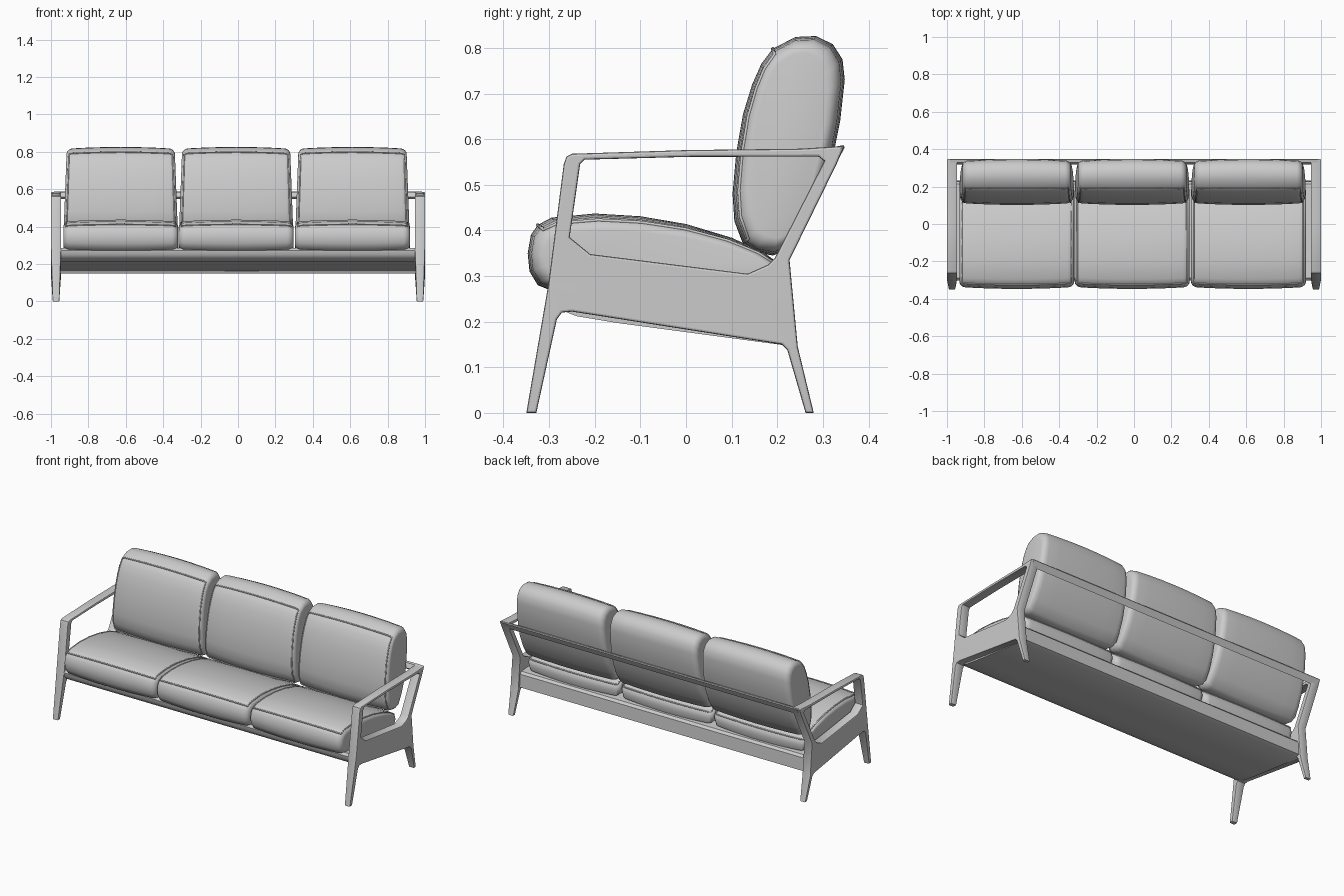
import bpy, bmesh, math
from mathutils import Matrix

cube = bpy.data.objects.get("Cube")
if cube:
    bpy.data.objects.remove(cube)

grey = bpy.data.materials.new("plain_grey")
grey.use_nodes = True
grey.diffuse_color = (0.6, 0.6, 0.6, 1)
grey.node_tree.nodes["Principled BSDF"].inputs["Base Color"].default_value = (0.6, 0.6, 0.6, 1)


def activate(obj):
    bpy.ops.object.select_all(action='DESELECT')
    obj.select_set(True)
    bpy.context.view_layer.objects.active = obj


def finish(obj, angle=40):
    obj.data.materials.clear()
    obj.data.materials.append(grey)
    activate(obj)
    bpy.ops.object.shade_smooth_by_angle(angle=math.radians(angle))


def link(name, data):
    obj = bpy.data.objects.new(name, data)
    bpy.context.collection.objects.link(obj)
    return obj


def loft(name, sections, angle=40):
    """Skin a row of equal closed sections and cap both ends."""
    bm = bmesh.new()
    rings = [[bm.verts.new(p) for p in sec] for sec in sections]
    n = len(rings[0])
    for a, b in zip(rings, rings[1:]):
        for j in range(n):
            k = (j + 1) % n
            bm.faces.new((a[j], a[k], b[k], b[j]))
    bm.faces.new(rings[0])
    bm.faces.new(rings[-1])
    bmesh.ops.recalc_face_normals(bm, faces=bm.faces)
    mesh = bpy.data.meshes.new(name)
    bm.to_mesh(mesh)
    bm.free()
    obj = link(name, mesh)
    finish(obj, angle)
    return obj


def piping(name, points, radius):
    """Closed thin cord along the given points."""
    curve = bpy.data.curves.new(name, 'CURVE')
    curve.dimensions = '3D'
    curve.bevel_depth = radius
    curve.bevel_resolution = 1
    spline = curve.splines.new('POLY')
    spline.points.add(len(points) - 1)
    for sp, p in zip(spline.points, points):
        sp.co = (*p, 1)
    spline.use_cyclic_u = True
    obj = link(name, curve)
    activate(obj)
    bpy.ops.object.convert(target='MESH')
    finish(bpy.context.object, 80)


def cushion(name, profile, cx, half, seam, taper=0.0):
    """Side profile swept across x, rounded at both ends, with a corded seam."""
    ys, zs = [p[0] for p in profile], [p[1] for p in profile]
    cy, cz = (min(ys) + max(ys)) / 2, (min(zs) + max(zs)) / 2
    hy, hz = (max(ys) - min(ys)) / 2, (max(zs) - min(zs)) / 2
    edge = 0.035
    right = [(half - edge) * f for f in (0, 0.35, 0.7)]
    stations = [(x, 0) for x in right]
    for a in range(0, 91, 18):
        r = math.radians(a)
        stations.append((half - edge + edge * math.sin(r), 0.028 * (1 - math.cos(r))))
    stations = [(-x, i) for x, i in stations[:0:-1]] + stations
    sections = []
    for x, inset in stations:
        inset += 0.010 * (x / half) ** 2
        fy, fz = 1 - inset / hy, 1 - inset / hz
        sections.append([(cx + x * (1 - taper * (z - cz + hz) / (2 * hz)),
                          cy + (y - cy) * fy, cz + (z - cz) * fz) for y, z in profile])
    loft(name, sections, 50)
    # Cord across the panel ends and down its sides
    first, last = seam
    k, m = 3, len(sections) - 4
    path = [sections[s][first] for s in range(k, m + 1)]
    path += [sections[m][j] for j in range(first + 1, last)]
    path += [sections[s][last] for s in range(m, k - 1, -1)]
    path += [sections[k][j] for j in range(last - 1, first, -1)]
    piping(name + "_piping", path, 0.004)


# Side frames: legs, armrest and apron in one outline with an opening
outer = [(-0.35, 0.0), (-0.328, 0.0), (-0.283, 0.205), (-0.272, 0.22), (-0.25, 0.222),
         (0.21, 0.15), (0.222, 0.138), (0.262, 0.0), (0.28, 0.0), (0.245, 0.145),
         (0.227, 0.335), (0.33, 0.545), (0.347, 0.585), (0.25, 0.579), (0.0, 0.576),
         (-0.25, 0.568), (-0.262, 0.562), (-0.268, 0.545), (-0.302, 0.28)]
opening = [(-0.232, 0.545), (-0.222, 0.555), (0.0, 0.561), (0.29, 0.562), (0.303, 0.552),
           (0.195, 0.34), (0.18, 0.325), (0.135, 0.305), (-0.21, 0.348), (-0.255, 0.385)]
curve = bpy.data.curves.new("side_frames", 'CURVE')
curve.dimensions = '2D'
curve.fill_mode = 'BOTH'
curve.extrude = 0.022
curve.bevel_depth = 0.005
curve.bevel_resolution = 1
curve.offset = -0.005
for loop in (outer, opening):
    spline = curve.splines.new('POLY')
    spline.points.add(len(loop) - 1)
    for sp, (y, z) in zip(spline.points, loop):
        sp.co = (y, z, 0, 1)
    spline.use_cyclic_u = True
frame = link("side_frames", curve)
activate(frame)
bpy.ops.object.convert(target='MESH')
frame = bpy.context.object
# Stand the outline up along y and z, then slim the feet
frame.data.transform(Matrix(((0, 0, 1, 0.973), (1, 0, 0, 0), (0, 1, 0, 0), (0, 0, 0, 1))))
for v in frame.data.vertices:
    if v.co.z < 0.14:
        v.co.x = 0.973 + (v.co.x - 0.973) * (0.65 + 2.5 * v.co.z)
mirror = frame.modifiers.new("mirror", 'MIRROR')
mirror.use_axis = (True, False, False)
finish(frame, 35)

# Seat base with rounded front lip and sloping underside
base = [(-0.29, 0.285), (-0.303, 0.272), (-0.3, 0.25), (-0.285, 0.23), (-0.24, 0.212),
        (-0.15, 0.197), (0.0, 0.177), (0.21, 0.149), (0.232, 0.158), (0.228, 0.235),
        (0.215, 0.248), (0.19, 0.25)]
loft("seat_base", [[(x, y, z) for y, z in base] for x in (-0.96, 0.96)])

# Back rail joining the tops of the rear posts
rail = [(0.318, 0.558), (0.33, 0.547), (0.348, 0.582), (0.345, 0.587), (0.33, 0.584)]
loft("back_rail", [[(x, y, z) for y, z in rail] for x in (-0.985, 0.985)], 30)

# Seat and back cushions
seat = [(-0.325, 0.412), (-0.295, 0.428), (-0.2, 0.437), (-0.1, 0.431), (0.0, 0.414),
        (0.1, 0.384), (0.17, 0.352), (0.207, 0.325), (0.217, 0.29), (0.205, 0.25),
        (0.1, 0.245), (-0.1, 0.26), (-0.295, 0.268), (-0.325, 0.28), (-0.343, 0.31),
        (-0.347, 0.35), (-0.34, 0.39)]
back = [(0.19, 0.798), (0.165, 0.765), (0.145, 0.72), (0.125, 0.655), (0.11, 0.57),
        (0.102, 0.48), (0.106, 0.42), (0.125, 0.37), (0.15, 0.352), (0.19, 0.345),
        (0.222, 0.355), (0.26, 0.41), (0.3, 0.49), (0.324, 0.57), (0.338, 0.64),
        (0.348, 0.73), (0.343, 0.775), (0.322, 0.808), (0.285, 0.826), (0.24, 0.824)]
for label, cx in (("right", -0.627), ("middle", -0.01), ("left", 0.612)):
    cushion("seat_cushion_" + label, seat, cx, 0.307, (0, 7))
    cushion("back_cushion_" + label, back, cx, 0.305, (0, 7), 0.05)
